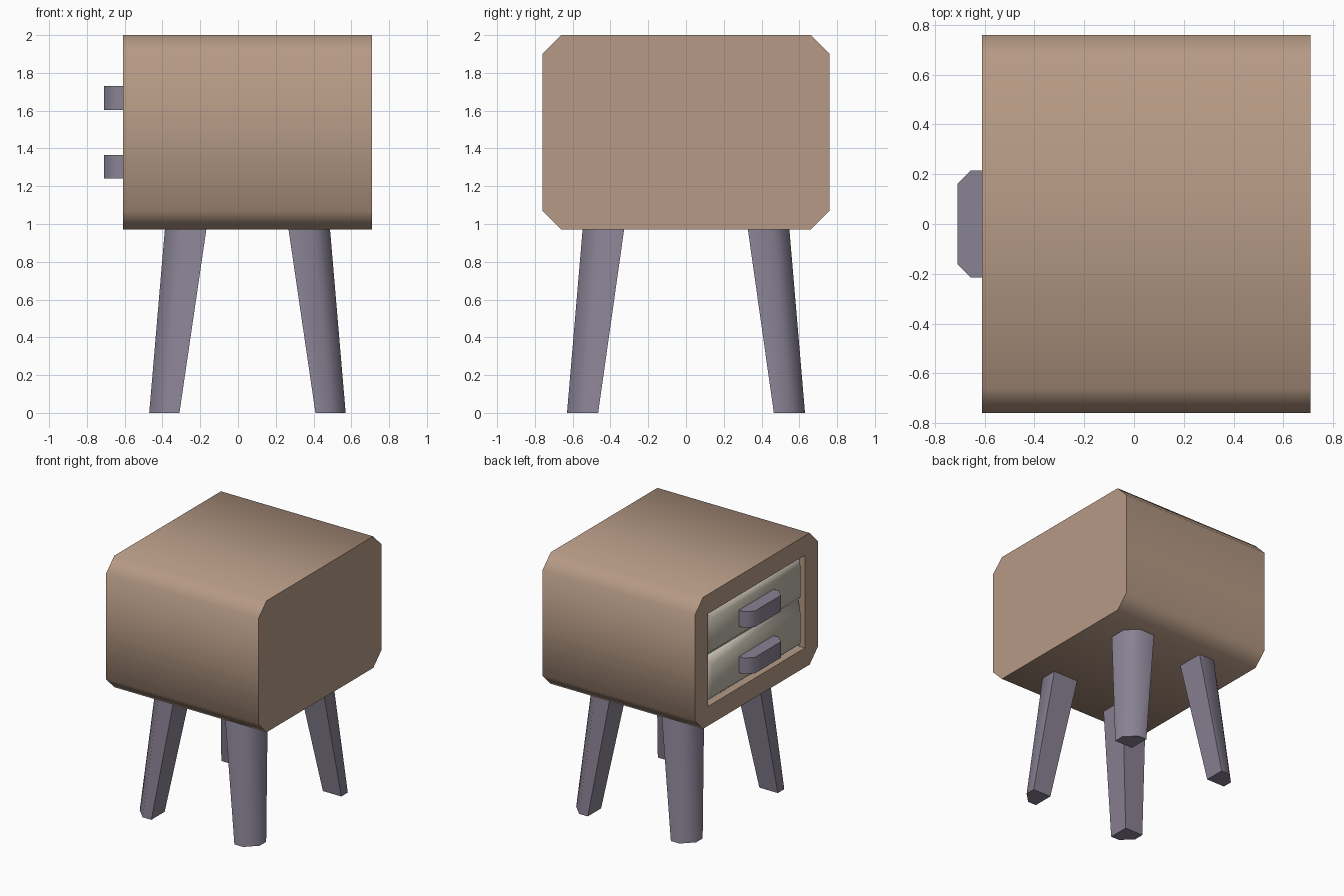
import bpy, bmesh, math
from mathutils import Vector

cube = bpy.data.objects.get("Cube")
if cube:
    bpy.data.objects.remove(cube, do_unlink=True)


def material(name, rgb):
    """Flat material from 0-255 sRGB values."""
    lin = [((c / 255 + 0.055) / 1.055) ** 2.4 for c in rgb] + [1.0]
    mat = bpy.data.materials.new(name)
    mat.use_nodes = True
    mat.diffuse_color = lin
    mat.node_tree.nodes["Principled BSDF"].inputs["Base Color"].default_value = lin
    return mat


WOOD = material("light brown wood", (182, 154, 133))
TRIM = material("purple grey trim", (137, 130, 148))
PANEL = material("warm grey panel", (196, 188, 174))


def loft(ring_a, ring_b):
    """Closed solid between two matching rings of points."""
    bm = bmesh.new()
    a = [bm.verts.new(p) for p in ring_a]
    b = [bm.verts.new(p) for p in ring_b]
    bm.faces.new(a)
    bm.faces.new(b)
    for i in range(len(a)):
        j = (i + 1) % len(a)
        bm.faces.new((a[i], a[j], b[j], b[i]))
    return bm


def finish(bm, name, mat):
    bmesh.ops.recalc_face_normals(bm, faces=bm.faces)
    mesh = bpy.data.meshes.new(name)
    bm.to_mesh(mesh)
    bm.free()
    mesh.materials.append(mat)
    mesh.shade_smooth()
    mesh.set_sharp_from_angle(angle=math.radians(60))
    obj = bpy.data.objects.new(name, mesh)
    bpy.context.collection.objects.link(obj)
    return obj


FACE_X, BACK_X = -0.61, 0.71
MID_Z, HALF_Y, HALF_Z, CUT = 1.485, 0.76, 0.515, 0.1
OPEN_Y, OPEN_Z = 0.6, 0.363

# Cabinet: chamfered profile swept along x
profile = []
for sy, sz in ((1, 1), (-1, 1), (-1, -1), (1, -1)):
    pair = [(sy * HALF_Y, MID_Z + sz * (HALF_Z - CUT)),
            (sy * (HALF_Y - CUT), MID_Z + sz * HALF_Z)]
    profile += pair if sy * sz > 0 else pair[::-1]
bm = loft([(FACE_X, y, z) for y, z in profile], [(BACK_X, y, z) for y, z in profile])
bmesh.ops.recalc_face_normals(bm, faces=bm.faces)


def opening_face():
    centre = Vector((FACE_X, 0, MID_Z))
    return min(bm.faces, key=lambda f: (f.calc_center_median() - centre).length)


# Rectangular drawer opening sunk into the cabinet
bmesh.ops.inset_region(bm, faces=[opening_face()], thickness=0.05)
for v in opening_face().verts:
    v.co = (FACE_X, math.copysign(OPEN_Y, v.co.y),
            MID_Z + math.copysign(OPEN_Z, v.co.z - MID_Z))
bmesh.ops.remove_doubles(bm, verts=bm.verts, dist=0.001)
hole = opening_face()
bmesh.ops.inset_individual(bm, faces=[hole], thickness=0, depth=0)
bmesh.ops.translate(bm, verts=hole.verts, vec=(0.25, 0, 0))
finish(bm, "cabinet", WOOD)

# Drawers with bevelled fronts, each with a chamfered handle
for label, side in (("upper", 1), ("lower", -1)):
    z = MID_Z + side * OPEN_Z / 2
    hy, hz = OPEN_Y - 0.002, OPEN_Z / 2 - 0.001
    rect = [(-hy, z - hz), (hy, z - hz), (hy, z + hz), (-hy, z + hz)]
    bm = loft([(FACE_X, *p) for p in rect], [(FACE_X + 0.24, *p) for p in rect])
    rim = [e for e in bm.edges if all(v.co.x < FACE_X + 0.01 for v in e.verts)]
    bmesh.ops.bevel(bm, geom=rim, offset=0.055, segments=1, affect='EDGES')
    finish(bm, label + "_drawer", PANEL)

    half = [(FACE_X + 0.01, 0.215), (-0.655, 0.215), (-0.71, 0.16)]
    outline = half + [(x, -y) for x, y in reversed(half)]
    bm = loft([(x, y, z - 0.063) for x, y in outline],
              [(x, y, z + 0.063) for x, y in outline])
    finish(bm, label + "_handle", TRIM)


def leg_ring(sx, sy, x0, x1, y0, y1, z):
    """Square section with its outer corner cut off."""
    c = 0.085
    pts = [(x0, y0), (x1, y0), (x1, y1 - c), (x1 - c, y1), (x0, y1)]
    return [(0.05 + sx * x, sy * y, z) for x, y in pts]


# Splayed, tapered legs
for sx, side in ((1, "left"), (-1, "right")):
    for sy, end in ((1, "back"), (-1, "front")):
        bm = loft(leg_ring(sx, sy, 0.36, 0.52, 0.465, 0.63, 0),
                  leg_ring(sx, sy, 0.217, 0.437, 0.327, 0.547, 0.975))
        finish(bm, f"{end}_{side}_leg", TRIM)
